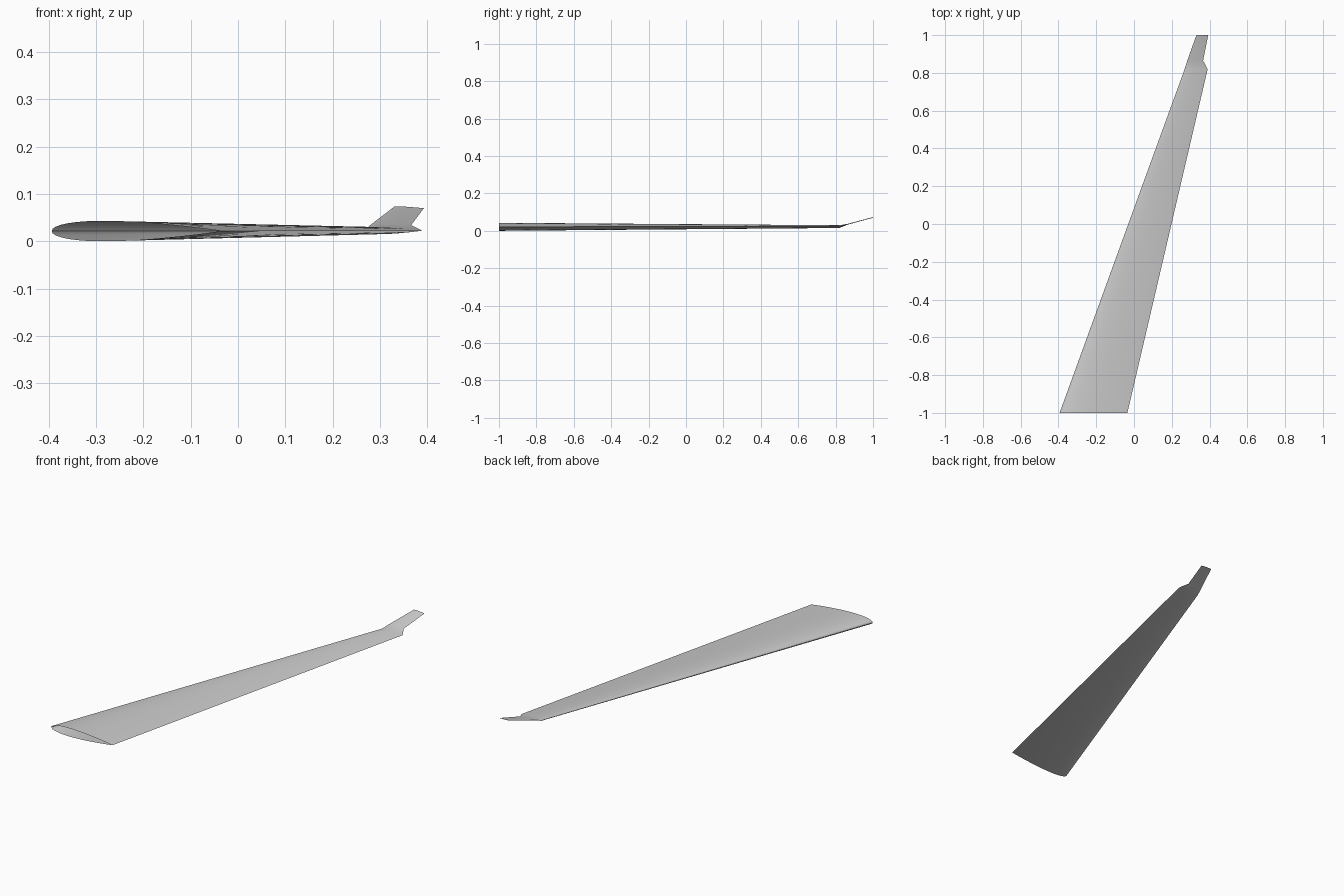
import bpy, math

cube = bpy.data.objects.get("Cube")
if cube:
    bpy.data.objects.remove(cube, do_unlink=True)

grey = bpy.data.materials.new("light grey")
grey.use_nodes = True
colour = (0.6, 0.6, 0.6, 1)
grey.diffuse_color = colour
grey.node_tree.nodes["Principled BSDF"].inputs["Base Color"].default_value = colour

N = 20  # chord steps per side


def half_thickness(t):
    """Symmetric aerofoil half thickness at chord fraction t, closed at both ends."""
    return 0.6 * (0.2969 * math.sqrt(t) - 0.126 * t - 0.3516 * t**2
                  + 0.2843 * t**3 - 0.1036 * t**4)


def section(lead_x, trail_x, y, z, ratio, drop=0):
    """Closed loop: trailing edge, over the top, nose, back underneath."""
    ring = []
    for i in range(2 * N):
        a = math.pi * i / N
        t = (1 + math.cos(a)) / 2
        side = 1 if i <= N else -1
        chord = trail_x - lead_x
        h = half_thickness(t) * ratio * chord * side
        ring.append((lead_x + t * chord, y, z + h - drop * t))
    return ring


def loft(name, rings):
    """Skin between sections, open at the root and the tip."""
    n = 2 * N
    verts = [v for ring in rings for v in ring]
    faces = []
    for r in range(len(rings) - 1):
        for i in range(n):
            j = (i + 1) % n
            faces.append((r * n + i, r * n + j, (r + 1) * n + j, (r + 1) * n + i))
    mesh = bpy.data.meshes.new(name)
    mesh.from_pydata(verts, [], faces)
    mesh.materials.append(grey)
    obj = bpy.data.objects.new(name, mesh)
    bpy.context.collection.objects.link(obj)
    bpy.ops.object.select_all(action="DESELECT")
    obj.select_set(True)
    bpy.context.view_layer.objects.active = obj
    # Outward normals
    bpy.ops.object.mode_set(mode="EDIT")
    bpy.ops.mesh.select_all(action="SELECT")
    bpy.ops.mesh.normals_make_consistent(inside=False)
    bpy.ops.object.mode_set(mode="OBJECT")
    bpy.ops.object.shade_smooth_by_angle(angle=math.radians(40))
    return obj


# Swept tapered wing with the upturned winglet blended into its end
loft("wing_with_winglet", [
    section(-0.394, -0.035, -1.0, 0.0216, 1.0),
    section(0.268, 0.39, 0.82, 0.0225, 1.0),
    section(0.282, 0.366, 0.865, 0.036, 0.4, 0.002),
    section(0.33, 0.393, 1.0, 0.0728, 0.4, 0.003),
])
